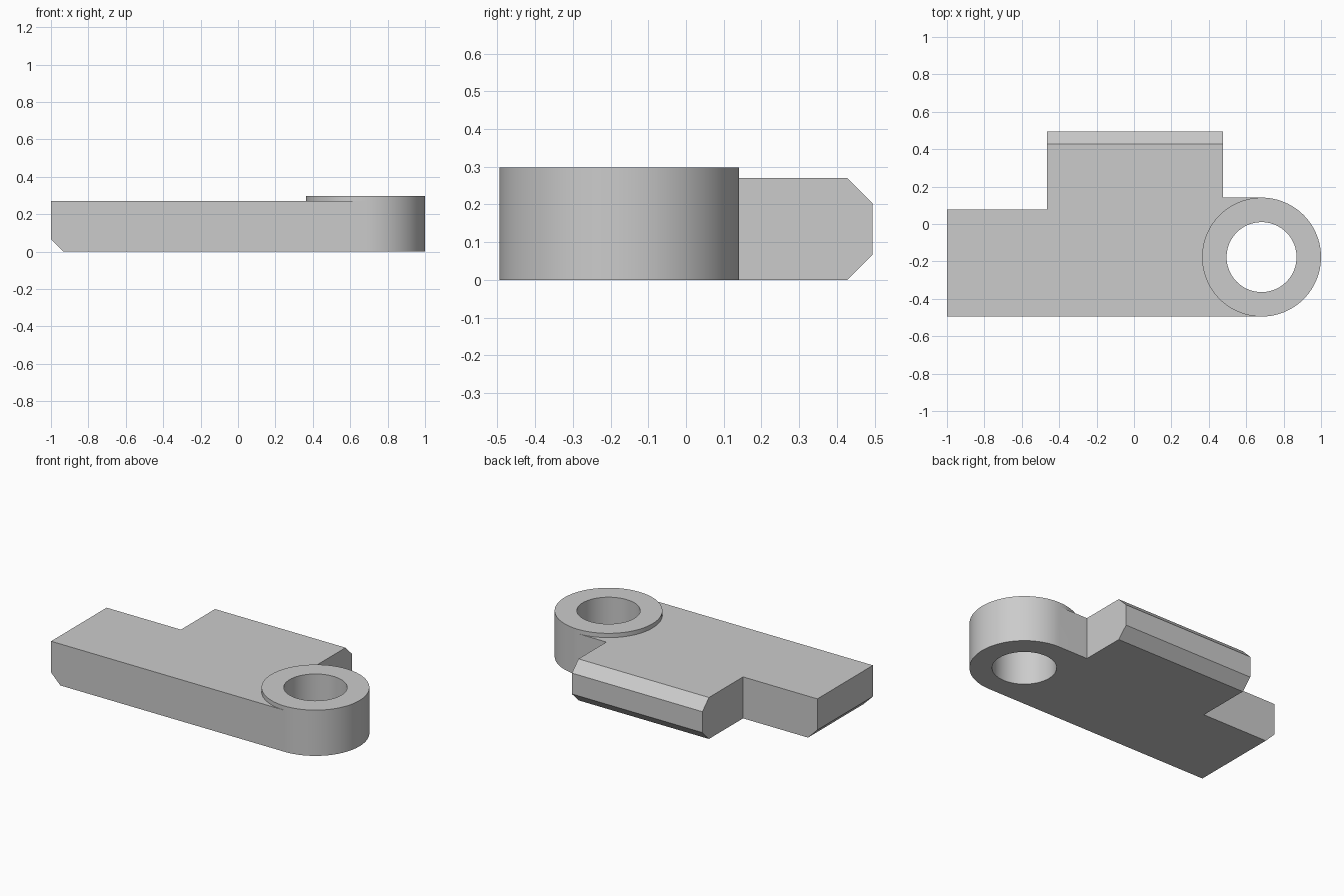
import bpy, bmesh
from math import cos, sin, pi, radians

cube = bpy.data.objects.get("Cube")
if cube:
    bpy.data.objects.remove(cube)

CX, CY = 0.682, -0.177      # eye centre
R_OUT, R_IN = 0.318, 0.187  # eye radii
Z_PLATE, Z_EYE = 0.27, 0.298
BACK, CHAMFER = 0.495, 0.067
SEG = 96

grey = bpy.data.materials.new("plain_grey")
grey.use_nodes = True
color = (0.6, 0.6, 0.6, 1)
grey.diffuse_color = color
grey.node_tree.nodes["Principled BSDF"].inputs["Base Color"].default_value = color


def circle_point(radius, i):
    a = 2 * pi * i / SEG
    return CX + radius * cos(a), CY + radius * sin(a)


bm = bmesh.new()

# Plate outline, with the eye's left half as a concave arc
arc = [circle_point(R_OUT, i) for i in range(SEG // 4, 3 * SEG // 4 + 1)]
outline = [(-1, CY - R_OUT), *reversed(arc), (0.475, CY + R_OUT), (0.475, BACK),
           (-0.465, BACK), (-0.465, 0.077), (-1, 0.077)]
low = [bm.verts.new((x, y, 0)) for x, y in outline]
high = [bm.verts.new((x, y, Z_PLATE)) for x, y in outline]
bm.faces.new(reversed(low))
bm.faces.new(high)
n = len(outline)
arc_walls = []
for i in range(n):
    j = (i + 1) % n
    wall = bm.faces.new((low[i], low[j], high[j], high[i]))
    if 1 <= i < len(arc):
        arc_walls.append(wall)

# Chamfers on the tab's back edges and the lower end edge
def is_chamfered(e):
    a, b = (v.co for v in e.verts)
    back = min(a.y, b.y) > BACK - 0.001 and abs(a.z - b.z) < 0.001
    end = max(a.x, b.x) < -0.999 and max(a.z, b.z) < 0.001
    return back or end

bmesh.ops.bevel(bm, geom=[e for e in bm.edges if is_chamfered(e)],
                offset=CHAMFER, segments=1, affect='EDGES')
bmesh.ops.delete(bm, geom=[f for f in arc_walls if f.is_valid], context='FACES_ONLY')

# Eye: annular ends, bore, and outer wall where the plate leaves it open
def ring_quad(i, r0, z0, r1, z1):
    corners = [(r0, i, z0), (r0, i + 1, z0), (r1, i + 1, z1), (r1, i, z1)]
    bm.faces.new([bm.verts.new((*circle_point(r, k), z)) for r, k, z in corners])

for i in range(SEG):
    ring_quad(i, R_OUT, Z_EYE, R_IN, Z_EYE)
    ring_quad(i, R_IN, Z_EYE, R_IN, 0)
    ring_quad(i, R_IN, 0, R_OUT, 0)
    ring_quad(i, R_OUT, Z_PLATE, R_OUT, Z_EYE)
    if not SEG // 4 <= i < 3 * SEG // 4:
        ring_quad(i, R_OUT, 0, R_OUT, Z_PLATE)

bmesh.ops.remove_doubles(bm, verts=bm.verts, dist=0.0001)
bmesh.ops.recalc_face_normals(bm, faces=bm.faces)

mesh = bpy.data.meshes.new("lug_plate")
bm.to_mesh(mesh)
bm.free()
mesh.materials.append(grey)
plate = bpy.data.objects.new("lug_plate", mesh)
bpy.context.collection.objects.link(plate)

bpy.ops.object.select_all(action='DESELECT')
plate.select_set(True)
bpy.context.view_layer.objects.active = plate
bpy.ops.object.shade_smooth_by_angle(angle=radians(30))
